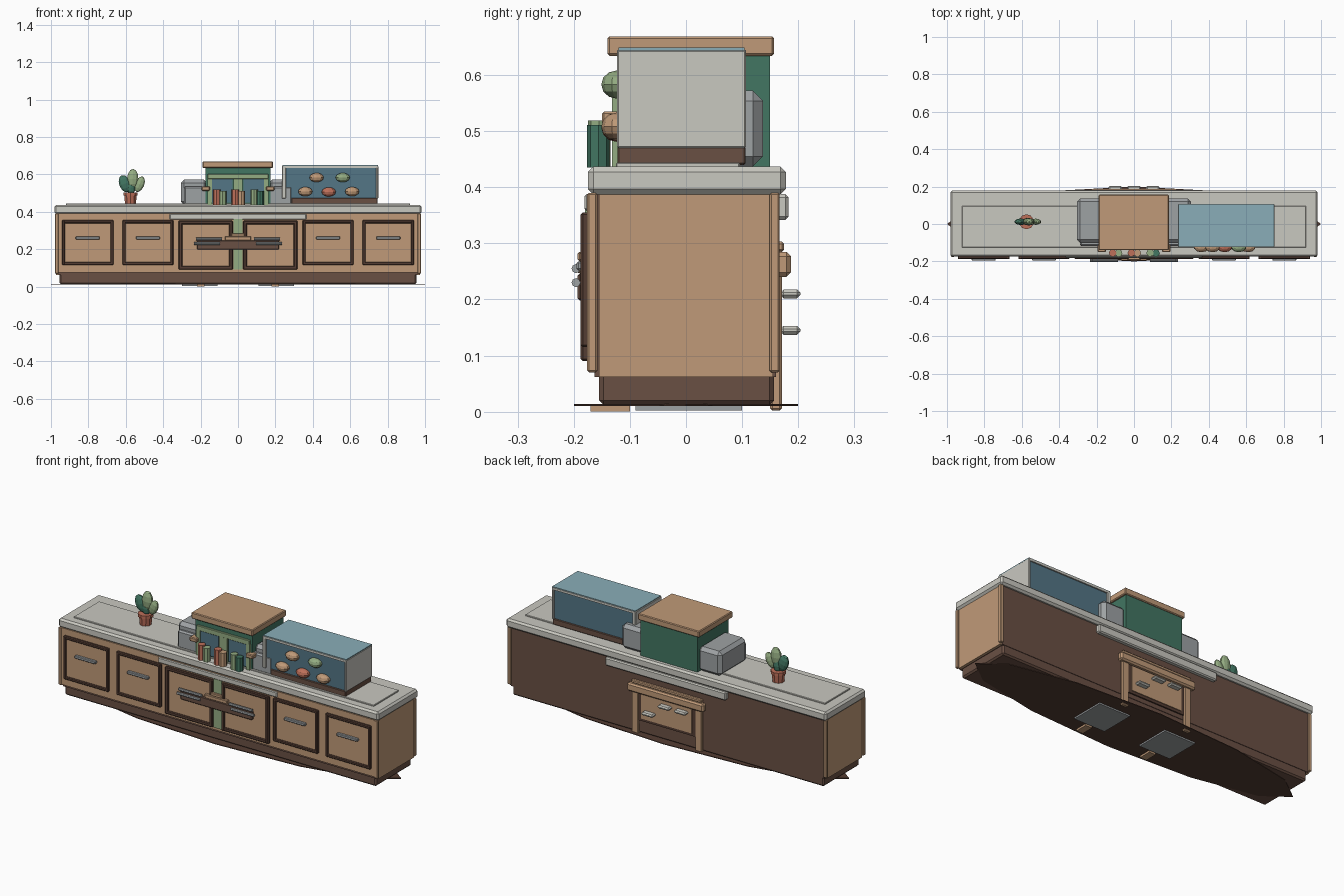
import bpy, math
from mathutils import Matrix


def material(name, r, g, b):
    m = bpy.data.materials.new(name)
    lin = [((c / 255 + 0.055) / 1.055) ** 2.4 for c in (r, g, b)]
    m.diffuse_color = (*lin, 1)
    return m


TAN = material("tan_wood", 192, 154, 120)
BROWN = material("brown_wood", 106, 80, 68)
DARK = material("dark_wood", 84, 61, 51)
STONE = material("pale_stone", 201, 200, 192)
GREY = material("steel_grey", 158, 162, 164)
SKY = material("light_blue", 138, 174, 184)
BLUE = material("deep_blue", 84, 118, 134)
GREEN = material("dark_green", 66, 118, 98)
SAGE = material("sage_green", 148, 172, 130)
CLAY = material("terracotta", 190, 112, 90)


def finish(name, mat, bevel=0.0):
    o = bpy.context.object
    o.name = name
    o.data.materials.append(mat)
    if bevel:
        b = o.modifiers.new("bevel", "BEVEL")
        b.width, b.segments = bevel, 1
    return o


def box(name, mat, x0, x1, y0, y1, z0, z1, bevel=0.0):
    bpy.ops.mesh.primitive_cube_add(size=1)
    o = finish(name, mat, bevel)
    o.data.transform(Matrix.Translation(((x0 + x1) / 2, (y0 + y1) / 2, (z0 + z1) / 2))
                     @ Matrix.Diagonal((x1 - x0, y1 - y0, z1 - z0, 1)))
    return o


def cyl(name, mat, loc, r, depth, r2=None, sides=8, axis="Z"):
    rot = {"Z": (0, 0, 0), "X": (0, math.pi / 2, 0)}[axis]
    bpy.ops.mesh.primitive_cone_add(vertices=sides, radius1=r, radius2=r if r2 is None else r2,
                                    depth=depth, location=loc, rotation=rot)
    return finish(name, mat)


def blob(name, mat, loc, size, tilt=0.0):
    bpy.ops.mesh.primitive_uv_sphere_add(segments=10, ring_count=6, radius=1,
                                         location=loc, rotation=(0, tilt, 0))
    bpy.context.object.scale = size
    return finish(name, mat)


# cabinet body
box("toe_kick", BROWN, -0.955, 0.955, -0.155, 0.157, 0.012, 0.075, 0.008)
box("carcass", BROWN, -0.96, 0.96, -0.163, 0.16, 0.062, 0.39)
box("face_frame", TAN, -0.965, 0.965, -0.174, -0.16, 0.075, 0.39)
for s in (-1, 1):
    box("side_panel", TAN, min(s * 0.955, s * 0.972), max(s * 0.955, s * 0.972),
        -0.155, 0.155, 0.062, 0.388)
    for y in (-0.167, 0.158):
        box("corner_post", TAN, s * 0.969 - 0.01, s * 0.969 + 0.01, y - 0.009, y + 0.009,
            0.07, 0.39, 0.003)

# oval floor plate with tiles and feet beneath
o = cyl("floor_plate", DARK, (0, 0, 0.012), 1, 0.004, sides=12)
o.rotation_euler.z = 0
o.scale = (1, 0.2, 1)
for s in (-1, 1):
    box("floor_tile", GREY, s * 0.205 - 0.095, s * 0.205 + 0.095, -0.09, 0.1, 0.002, 0.011)
    box("front_foot", TAN, s * 0.2 - 0.02, s * 0.2 + 0.02, -0.17, -0.1, 0, 0.012)

# countertop
box("countertop", STONE, -0.982, 0.982, -0.175, 0.178, 0.387, 0.437, 0.01)
box("counter_inlay", STONE, -0.92, 0.92, -0.125, 0.096, 0.434, 0.444, 0.002)
box("front_counter_trim", STONE, -0.365, 0.365, -0.181, -0.165, 0.358, 0.388, 0.004)
box("back_counter_trim", STONE, -0.37, 0.37, 0.155, 0.183, 0.342, 0.388, 0.006)


# cabinet doors: frame rails round an inset panel
def door(x0, x1, z0, z1, w):
    box("door_panel", TAN, x0 + w, x1 - w, -0.18, -0.17, z0 + w, z1 - w)
    for a, b in ((x0, x0 + w), (x1 - w, x1)):
        box("door_stile", DARK, a, b, -0.188, -0.17, z0, z1, 0.004)
    for a, b in ((z0, z0 + w), (z1 - w, z1)):
        box("door_rail", DARK, x0 + w * 0.5, x1 - w * 0.5, -0.187, -0.17, a, b, 0.004)


for s in (-1, 1):
    for inner, outer in ((0.345, 0.618), (0.665, 0.942)):
        door(*sorted((s * inner, s * outer)), 0.115, 0.355, 0.017)
        c = s * (inner + outer) / 2
        box("door_handle", GREY, c - 0.064, c + 0.064, -0.195, -0.178, 0.252, 0.268, 0.003)
    door(*sorted((s * 0.027, s * 0.318)), 0.09, 0.352, 0.02)
    # twin rail handles beside the central shelf
    for z, r in ((0.255, 0.155), (0.23, 0.165)):
        cyl("rail_handle", GREY, (s * r, -0.196, z), 0.008, 0.14, axis="X")
box("center_strip", SAGE, -0.025, 0.025, -0.18, -0.16, 0.09, 0.36)
box("center_shelf", BROWN, -0.22, 0.22, -0.193, -0.175, 0.198, 0.247, 0.004)
box("center_bracket", TAN, -0.07, 0.07, -0.195, -0.175, 0.247, 0.268, 0.003)
box("center_bracket_top", TAN, -0.035, 0.035, -0.193, -0.175, 0.268, 0.285, 0.003)

# service door on the back
for s in (-1, 1):
    box("back_post", TAN, s * 0.195 - 0.02, s * 0.195 + 0.02, 0.15, 0.171, 0.002, 0.29, 0.004)
box("back_lintel", TAN, -0.235, 0.235, 0.155, 0.187, 0.24, 0.285, 0.008)
box("back_lintel_cap", TAN, -0.215, 0.215, 0.155, 0.175, 0.285, 0.303, 0.004)
box("back_door_frame", DARK, -0.175, 0.175, 0.155, 0.167, 0.085, 0.242)
box("back_door_panel", TAN, -0.155, 0.155, 0.16, 0.171, 0.1, 0.235)
for x, z in ((0.1, 0.145), (0, 0.21), (-0.1, 0.21)):
    box("back_handle", STONE, x - 0.035, x + 0.035, 0.168, 0.204, z - 0.008, z + 0.008, 0.006)

# central kiosk with roof, windows and side boxes
box("kiosk_body", GREEN, -0.175, 0.175, -0.122, 0.15, 0.435, 0.636)
box("kiosk_roof", TAN, -0.189, 0.186, -0.14, 0.157, 0.634, 0.669, 0.004)
box("kiosk_sign_band", SAGE, -0.162, 0.162, -0.133, -0.12, 0.575, 0.602, 0.002)
for s in (-1, 1):
    box("kiosk_pillar", SAGE, s * 0.152 - 0.012, s * 0.152 + 0.012, -0.132, -0.12, 0.437, 0.58)
    box("kiosk_window", BLUE, s * 0.085 - 0.055, s * 0.085 + 0.055, -0.128, -0.12, 0.45, 0.575)
    box("kiosk_bracket", TAN, s * 0.172 - 0.022, s * 0.172 + 0.022, -0.15, -0.11, 0.512, 0.535, 0.004)
    box("side_box", GREY, *sorted((s * 0.165, s * 0.306)), -0.1, 0.137, 0.437, 0.572, 0.018)
    box("side_box_ledge", GREY, *sorted((s * 0.165, s * 0.29)), -0.118, -0.09, 0.437, 0.535, 0.008)
box("kiosk_mullion", SAGE, -0.025, 0.025, -0.132, -0.12, 0.437, 0.58)

# upright canisters on the kiosk front
for x, mats in ((-0.1, (CLAY, SAGE)), (0, (CLAY, TAN)), (0.1, (SAGE, GREEN))):
    cyl("canister", mats[0], (x - 0.014, -0.155, 0.477), 0.02, 0.084)
    cyl("canister", mats[1], (x + 0.018, -0.156, 0.473), 0.02, 0.076)

# display tank
box("tank_base", BROWN, 0.285, 0.745, -0.122, 0.106, 0.44, 0.473, 0.003)
box("tank_body", BLUE, 0.245, 0.74, -0.116, 0.1, 0.47, 0.643)
box("tank_lid", SKY, 0.238, 0.748, -0.12, 0.104, 0.641, 0.649)
for a, b in ((0.235, 0.256), (0.737, 0.75)):
    box("tank_end", STONE, a, b, -0.123, 0.107, 0.47, 0.645, 0.003)
for a, b in ((-0.123, -0.113), (0.097, 0.107)):
    box("tank_top_rail", STONE, 0.24, 0.748, a, b, 0.633, 0.645)

# round ornaments on the tank
for x, z, m in ((0.42, 0.583, TAN), (0.56, 0.583, SAGE), (0.36, 0.508, TAN),
                (0.485, 0.506, CLAY), (0.61, 0.508, TAN)):
    blob("ornament", m, (x, -0.124, z), (0.04, 0.027, 0.025))

# potted cactus
cyl("pot", CLAY, (-0.575, 0.012, 0.468), 0.03, 0.066, 0.036, 10)
cyl("pot_rim", CLAY, (-0.575, 0.012, 0.496), 0.04, 0.016, sides=10)
blob("cactus_left", GREEN, (-0.605, 0.012, 0.55), (0.032, 0.018, 0.048), -0.35)
blob("cactus_middle", SAGE, (-0.563, 0.012, 0.575), (0.032, 0.02, 0.054), 0.05)
blob("cactus_right", SAGE, (-0.526, 0.012, 0.547), (0.026, 0.017, 0.044), 0.4)
blob("cactus_stem", GREEN, (-0.572, 0.014, 0.53), (0.024, 0.018, 0.04))
